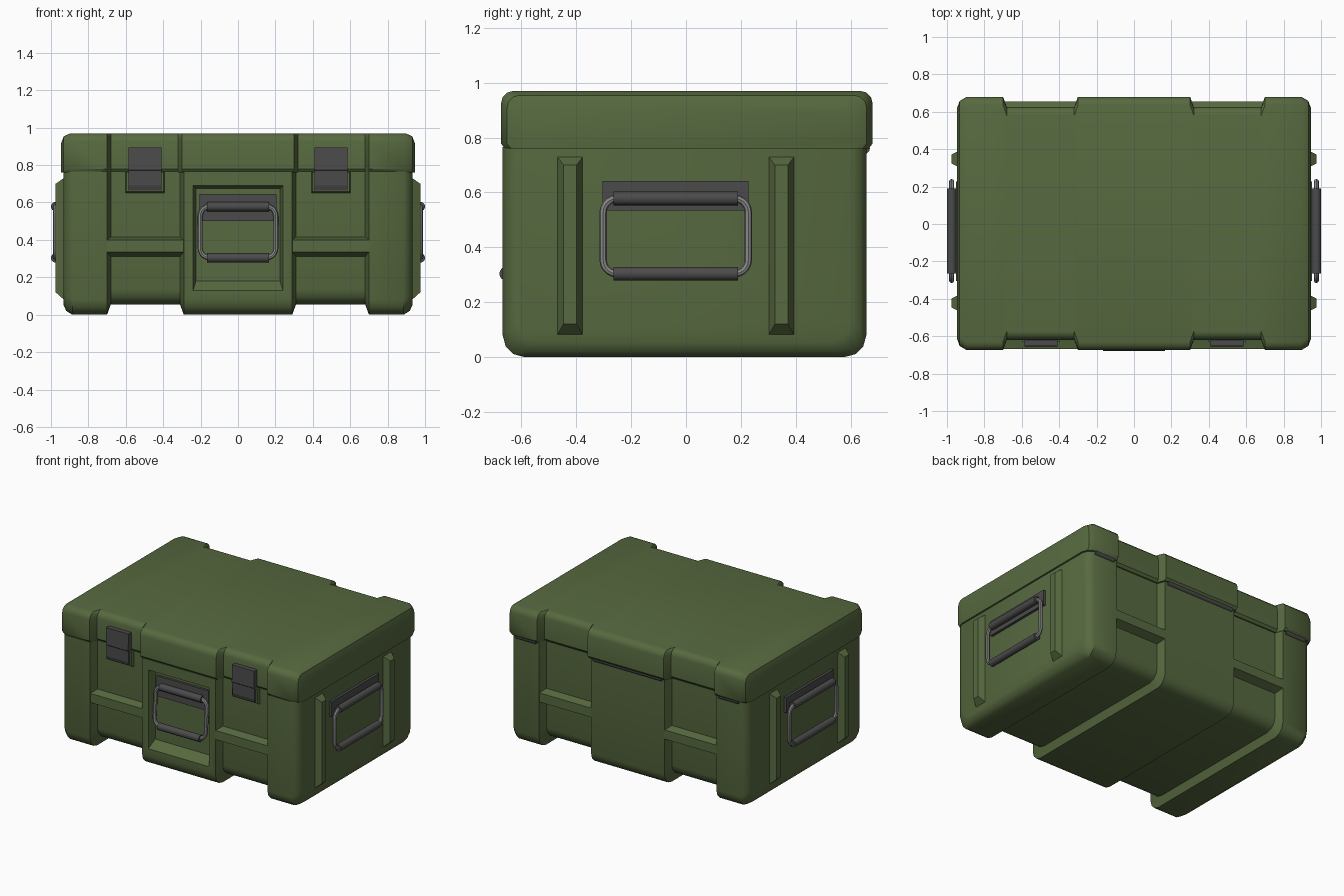
import bpy, bmesh, math
from mathutils import Vector

if "Cube" in bpy.data.objects:
    bpy.data.objects.remove(bpy.data.objects["Cube"])


def material(name, rgb):
    m = bpy.data.materials.new(name)
    m.diffuse_color = (*rgb, 1)
    m.use_nodes = True
    m.node_tree.nodes["Principled BSDF"].inputs["Base Color"].default_value = m.diffuse_color
    return m


GREEN = material("olive_green", (0.095, 0.142, 0.05))
DARK = material("dark_grey", (0.07, 0.07, 0.07))
STEEL = material("steel_grey", (0.25, 0.25, 0.25))


def finish(bm, name, mat):
    bmesh.ops.recalc_face_normals(bm, faces=bm.faces)
    me = bpy.data.meshes.new(name)
    bm.to_mesh(me)
    bm.free()
    ob = bpy.data.objects.new(name, me)
    bpy.context.collection.objects.link(ob)
    me.materials.append(mat)
    return ob


def loft(name, rings, mat):
    bm = bmesh.new()
    vs = [[bm.verts.new(p) for p in r] for r in rings]
    n = len(vs[0])
    for a, b in zip(vs, vs[1:]):
        for i in range(n):
            bm.faces.new((a[i], a[(i + 1) % n], b[(i + 1) % n], b[i]))
    bm.faces.new(vs[0])
    bm.faces.new(vs[-1])
    return finish(bm, name, mat)


def frustum(name, axis, base, top, mat=GREEN):
    """Rects (u0, u1, v0, v1, w): axis x -> (w,u,v), axis y -> (u,w,v)."""
    rings = []
    for u0, u1, v0, v1, w in (base, top):
        uv = ((u0, v0), (u1, v0), (u1, v1), (u0, v1))
        rings.append([(w, u, v) if axis == 'x' else (u, w, v) for u, v in uv])
    return loft(name, rings, mat)


def arc(cy, cz, r, a0, n=3):
    return [(cy + r * math.cos(math.radians(a0 + 90 * i / n)),
             cz + r * math.sin(math.radians(a0 + 90 * i / n))) for i in range(n + 1)]


def mirrored(half):
    return [(-s[0], *s[1:]) for s in half] + half[::-1]


# Body: rounded section along x, stepping in for the two wide channels
def body_ring(x, d, r=0.08):
    y0, y1, z0 = -0.668 + d, 0.657 - d, d
    pts = [(y0, 0.765)] + arc(y0 + r, z0 + r, r, 180) + arc(y1 - r, z0 + r, r, 270) + [(y1, 0.765)]
    return [(x, y, z) for y, z in pts]


body_st = mirrored([(0.934, 0.055), (0.918, 0.02), (0.885, 0), (0.70, 0),
                    (0.68, 0.055), (0.31, 0.055), (0.29, 0)])
body = loft("case_body", [body_ring(*s) for s in body_st], GREEN)

# Handle recess cut in the front panel
cutter = frustum("recess_cutter", 'y', (-0.255, 0.255, 0.08, 0.705, -0.72),
                 (-0.225, 0.225, 0.18, 0.675, -0.612))
cutter.hide_render = True
mod = body.modifiers.new("recess", 'BOOLEAN')
mod.operation, mod.object, mod.solver = 'DIFFERENCE', cutter, 'EXACT'
bpy.context.view_layer.objects.active = body
bpy.ops.object.modifier_apply(modifier="recess")
bpy.data.objects.remove(cutter)


# Lid: same idea with a rounded top that stays level
def lid_ring(x, d, t, r=0.045):
    y0, y1, z1 = -0.674 + d, 0.68 - d, 0.97 - t
    pts = [(y1 - 0.014, 0.76), (y1, 0.778)] + arc(y1 - r, z1 - r, r, 0)
    pts += arc(y0 + r, z1 - r, r, 90) + [(y0, 0.778), (y0 + 0.014, 0.76)]
    return [(x, y, z) for y, z in pts]


lid_st = mirrored([(0.946, 0.06, 0.055), (0.932, 0.022, 0.016), (0.895, 0, 0), (0.70, 0, 0),
                   (0.68, 0.055, 0), (0.32, 0.055, 0), (0.30, 0, 0)])
lid = loft("lid", [lid_ring(*s) for s in lid_st], GREEN)

parts = [body, lid]
for s, side in ((-1, "left"), (1, "right")):
    # Cross ribs bridging the channels, front and back
    for yi, yo, end in ((-0.60, -0.667, "front"), (0.59, 0.656, "back")):
        lo, hi = sorted((s * 0.285, s * 0.705))
        frustum(f"cross_rib_{end}_{side}", 'y', (lo, hi, 0.305, 0.42, yi), (lo, hi, 0.335, 0.40, yo))
    # Vertical ribs on the ends
    for y, end in ((-0.4225, "front"), (0.3475, "back")):
        frustum(f"side_rib_{end}_{side}", 'x', (y - 0.05, y + 0.05, 0.075, 0.735, s * 0.925),
                (y - 0.024, y + 0.024, 0.12, 0.70, s * 0.975))
    # Latch lug and two-part latch
    c = s * 0.497
    frustum(f"latch_lug_{side}", 'y', (c - 0.108, c + 0.108, 0.645, 0.762, -0.60),
            (c - 0.10, c + 0.10, 0.66, 0.762, -0.632))
    prof = [(-0.60, 0.895), (-0.652, 0.895), (-0.655, 0.775), (-0.650, 0.77), (-0.648, 0.69),
            (-0.640, 0.665), (-0.60, 0.665)]
    loft(f"latch_{side}", [[(c + e, y, z) for y, z in prof] for e in (-0.088, 0.088)], DARK)


def rod(name, p, q, r, mat, n=16):
    p, q = Vector(p), Vector(q)
    bm = bmesh.new()
    bmesh.ops.create_cone(bm, cap_ends=True, segments=n, radius1=r, radius2=r, depth=(q - p).length)
    ob = finish(bm, name, mat)
    ob.rotation_euler = (q - p).to_track_quat('Z', 'Y').to_euler()
    ob.location = (p + q) / 2
    parts.append(ob)


# Carry handle: bent wire loop with two grips; place(u, z) gives the 3D point
def handle(name, place, u0, u1, g0, g1):
    z0, z1, r = 0.304, 0.578, 0.05
    path = arc(u1 - r, z1 - r, r, 0, 5) + arc(u0 + r, z1 - r, r, 90, 5)
    path += arc(u0 + r, z0 + r, r, 180, 5) + arc(u1 - r, z0 + r, r, 270, 5)
    cu = bpy.data.curves.new(name + "_wire", 'CURVE')
    cu.dimensions, cu.bevel_depth, cu.bevel_resolution = '3D', 0.0135, 2
    sp = cu.splines.new('POLY')
    sp.points.add(len(path) - 1)
    for pt, (u, z) in zip(sp.points, path):
        pt.co = (*place(u, z), 1)
    sp.use_cyclic_u = True
    cu.materials.append(STEEL)
    ob = bpy.data.objects.new(name + "_wire", cu)
    bpy.context.collection.objects.link(ob)
    bpy.ops.object.select_all(action='DESELECT')
    ob.select_set(True)
    bpy.context.view_layer.objects.active = ob
    bpy.ops.object.convert(target='MESH')
    parts.append(bpy.context.view_layer.objects.active)
    for z, part in ((z0, "lower_grip"), (z1, "upper_grip")):
        rod(f"{name}_{part}", place(g0, z), place(g1, z), 0.025, DARK)


handle("front_handle", lambda u, z: (u, -0.655 + 0.07 * (z - 0.304), z), -0.202, 0.202, -0.165, 0.165)
frustum("front_handle_plate", 'y', (-0.205, 0.205, 0.50, 0.645, -0.60), (-0.205, 0.205, 0.50, 0.645, -0.628), DARK)
for s, side in ((-1, "left"), (1, "right")):
    handle(f"{side}_handle", lambda u, z: (s * 0.975, u, z), -0.302, 0.227, -0.264, 0.19)
    frustum(f"{side}_handle_plate", 'x', (-0.304, 0.228, 0.535, 0.642, s * 0.92),
            (-0.304, 0.228, 0.535, 0.642, s * 0.952), DARK)

# Hinge barrels under the back edge of the lid
for i, (a, b) in enumerate(((-0.88, -0.72), (-0.27, 0.27), (0.72, 0.88))):
    rod(f"hinge_{i + 1}", (a, 0.65, 0.76), (b, 0.65, 0.76), 0.02, DARK, 12)

# Soft shading on the rounded parts
bpy.ops.object.select_all(action='DESELECT')
for ob in parts:
    ob.select_set(True)
bpy.context.view_layer.objects.active = body
bpy.ops.object.shade_smooth_by_angle(angle=math.radians(35))
